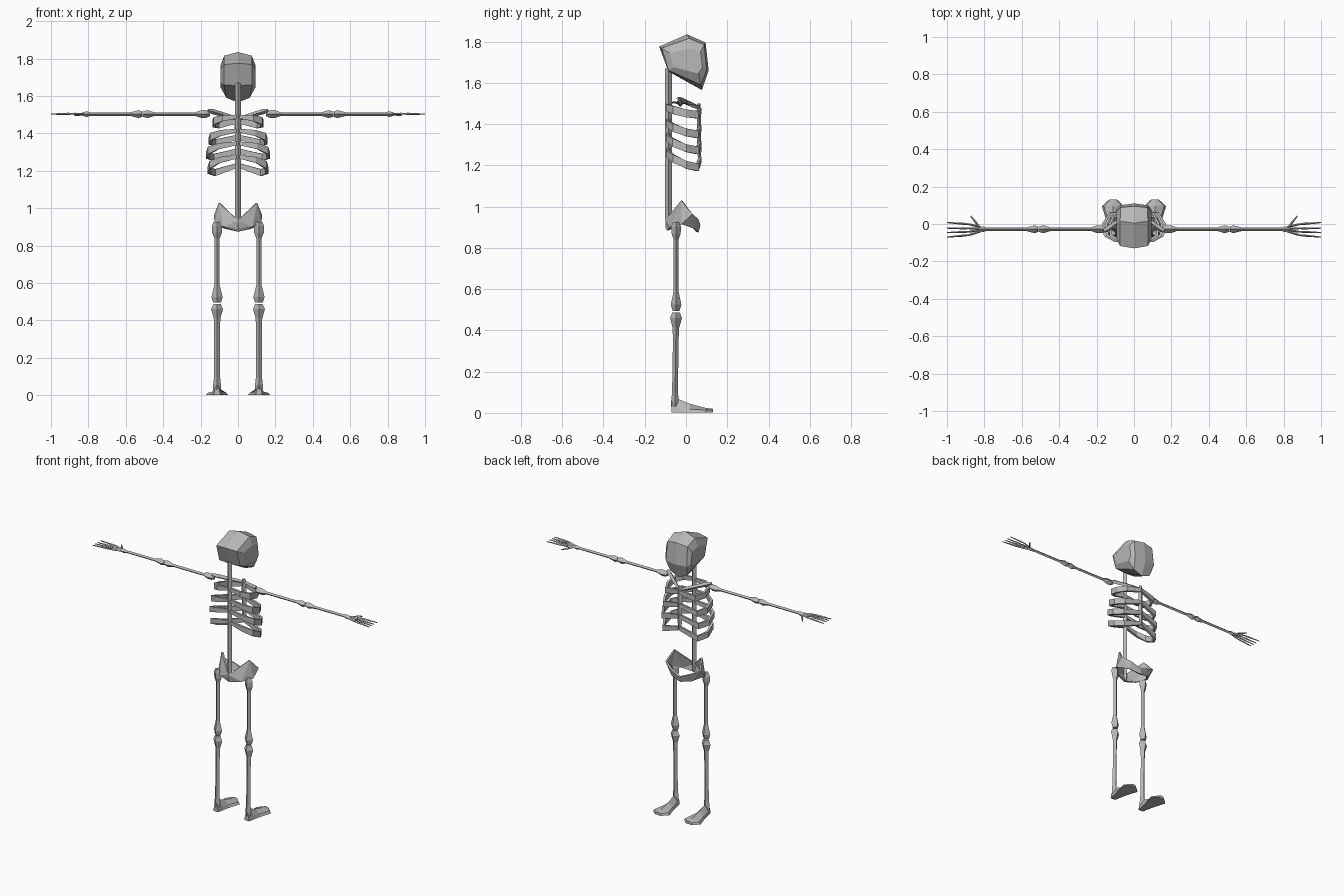
import bpy, bmesh, math
from mathutils import Vector

if "Cube" in bpy.data.objects:
    bpy.data.objects.remove(bpy.data.objects["Cube"])

bone_mat = bpy.data.materials.new("bone_grey")
bone_mat.diffuse_color = (0.48, 0.48, 0.48, 1)
bone_mat.use_nodes = True
bone_mat.node_tree.nodes["Principled BSDF"].inputs["Base Color"].default_value = bone_mat.diffuse_color


def finish(name, bm):
    bmesh.ops.recalc_face_normals(bm, faces=bm.faces)
    me = bpy.data.meshes.new(name)
    bm.to_mesh(me)
    bm.free()
    me.materials.append(bone_mat)
    ob = bpy.data.objects.new(name, me)
    bpy.context.collection.objects.link(ob)
    return ob


def loft(name, rings, side=1):
    """Skin a row of equal-length closed rings and cap both ends."""
    bm = bmesh.new()
    vs = [[bm.verts.new((x * side, y, z)) for x, y, z in r] for r in rings]
    n = len(vs[0])
    for a, b in zip(vs, vs[1:]):
        for i in range(n):
            j = (i + 1) % n
            bm.faces.new((a[i], a[j], b[j], b[i]))
    bm.faces.new(vs[0])
    bm.faces.new(vs[-1])
    return finish(name, bm)


def bone(name, p0, p1, prof, n=4, side=1, flat=1.0):
    """Faceted shaft from p0 to p1; prof = (distance fraction, radius)."""
    p0, p1 = Vector(p0), Vector(p1)
    d = (p1 - p0).normalized()
    u = Vector((0, 1, 0)) if abs(d.y) < 0.8 else Vector((1, 0, 0))
    u = (u - d * u.dot(d)).normalized()
    w = d.cross(u)
    rings = []
    for t, r in prof:
        c = p0.lerp(p1, t)
        rings.append([c + u * r * flat * math.cos(k * math.tau / n) + w * r * math.sin(k * math.tau / n)
                      for k in range(n)])
    return loft(name, rings, side)


def ribbon(name, path, heights, t, side=1):
    """Upright flat strip following a path, with a height at each point."""
    pts = [Vector(p) for p in path]
    rings = []
    for i, (p, h) in enumerate(zip(pts, heights)):
        d = pts[min(i + 1, len(pts) - 1)] - pts[max(i - 1, 0)]
        nrm = Vector((d.y, -d.x, 0)).normalized() * t / 2
        up = Vector((0, 0, h / 2))
        rings.append([p - up - nrm, p - up + nrm, p + up + nrm, p + up - nrm])
    return loft(name, rings, side)


# skull: half widths per outline corner, rounded sides capped by a smaller outline
mid = [(-.13, 1.775), (.005, 1.835), (.095, 1.795), (.11, 1.66), (.077, 1.565), (-.085, 1.655)]
edge = [(-.118, 1.768), (.015, 1.815), (.088, 1.785), (.1, 1.66), (.073, 1.59), (-.085, 1.66)]
outer = [(-.08, 1.745), (.012, 1.765), (.07, 1.75), (.08, 1.675), (.06, 1.645), (-.06, 1.675)]
wid = (.074, .074, .072, .075, .062, .076)
rings = []
for s in (-1, 1):
    e = [(s * w, y, z) for w, (y, z) in zip(wid, edge)]
    o = [(s * .093, y, z) for y, z in outer]
    rings += [o, e, [(0, y, z) for y, z in mid]] if s < 0 else [e, o]
loft("skull", rings)

# spine and sternum
bone("spine", (0, -.085, .89), (0, -.085, 1.67), [(0, .013), (.1, .017), (1, .016)])
bone("sternum", (0, .065, 1.225), (0, .062, 1.5), [(0, .01), (.15, .016), (.85, .018), (1, .012)], flat=.6)

ribs = [(1.49, .13, .045), (1.415, .15, .065), (1.347, .163, .075), (1.275, .155, .085)]
for s, tag in ((1, "right"), (-1, "left")):
    # ribs, slim at the spine and broad at the sides, and collar bones
    for i, (z, w, d) in enumerate(ribs):
        ribbon(f"rib_{i + 1}_{tag}",
               [(.005, -.085, z), (.62 * w, -.09, z - .2 * d), (.95 * w, -.06, z - .5 * d),
                (w, 0, z - .85 * d), (.8 * w, .055, z - d), (.005, .068, z - .55 * d)],
               (.02, .032, .04, .038, .036, .026), .015, s)
    bone(f"collar_bone_{tag}", (.16, -.04, 1.524), (.012, .06, 1.48),
         [(0, .008), (.15, .014), (.8, .012), (1, .009)], side=s)

    # arms
    y, z = -.028, 1.503
    bone(f"upper_arm_{tag}", (.15, y, z), (.51, y, z),
         [(0, .011), (.06, .021), (.13, .021), (.22, .0095), (.82, .0095), (.93, .021), (1, .014)], side=s)
    bone(f"forearm_{tag}", (.512, y, z), (.835, y, z),
         [(0, .014), (.06, .021), (.2, .0095), (.85, .009), (.92, .015), (1, .008)], side=s)

    # hands
    for i, fy in enumerate((.008, -.022, -.046, -.07)):
        root = (.82, y + .012 - .008 * i, z)
        knuckle = (.885, y + (fy - y) * .75, z + .002)
        bone(f"palm_bone_{i + 1}_{tag}", root, knuckle, [(0, .005), (.8, .006), (1, .004)], side=s)
        bone(f"finger_{i + 1}_{tag}", knuckle, (1.0, fy, z), [(0, .004), (.2, .006), (1, .003)], side=s)
    bone(f"thumb_{tag}", (.825, y + .01, z), (.873, .043, z - .006), [(0, .005), (.5, .006), (1, .003)], side=s)

    # legs
    x, y = .112, -.048
    bone(f"thigh_bone_{tag}", (x, y, .925), (x, y, .495),
         [(0, .018), (.05, .028), (.13, .026), (.2, .014), (.78, .014), (.93, .03), (1, .02)], 4, s, .85)
    bone(f"shin_bone_{tag}", (x, y, .487), (x, y - .006, .03),
         [(0, .02), (.06, .032), (.16, .018), (.3, .015), (.85, .016), (.95, .021), (1, .021)], 4, s, .9)

    # feet: narrow heel spreading to a wide flat toe
    secs = [(-.07, .017, .065), (-.03, .025, .064), (.02, .036, .044), (.095, .06, .024), (.13, .022, .02)]
    loft(f"foot_{tag}", [[(x - w, fy, .001), (x + w, fy, .001), (x + w * .8, fy, max(.014, h * .4)),
                          (x, fy, h), (x - w * .8, fy, max(.014, h * .4))] for fy, w, h in secs], s)

# pelvis: band with raised wings that closes at the front
top = [(0, -.095, .935), (.098, -.02, 1.028), (.122, .03, .965), (.07, .056, .94), (0, .064, .91)]
low = [(0, -.085, .885), (.075, -.07, .9), (.12, -.02, .915), (.07, .04, .893), (0, .055, .876)]
bm = bmesh.new()
for s in (1, -1):
    a = [bm.verts.new((px * s, py, pz)) for px, py, pz in top]
    b = [bm.verts.new((px * s, py, pz)) for px, py, pz in low]
    for i in range(len(a) - 1):
        bm.faces.new((a[i], a[i + 1], b[i + 1]))
        bm.faces.new((a[i], b[i + 1], b[i]))
bmesh.ops.remove_doubles(bm, verts=bm.verts, dist=1e-4)
pelvis = finish("pelvis", bm)
sol = pelvis.modifiers.new("thickness", 'SOLIDIFY')
sol.thickness = .012
sol.offset = 0
